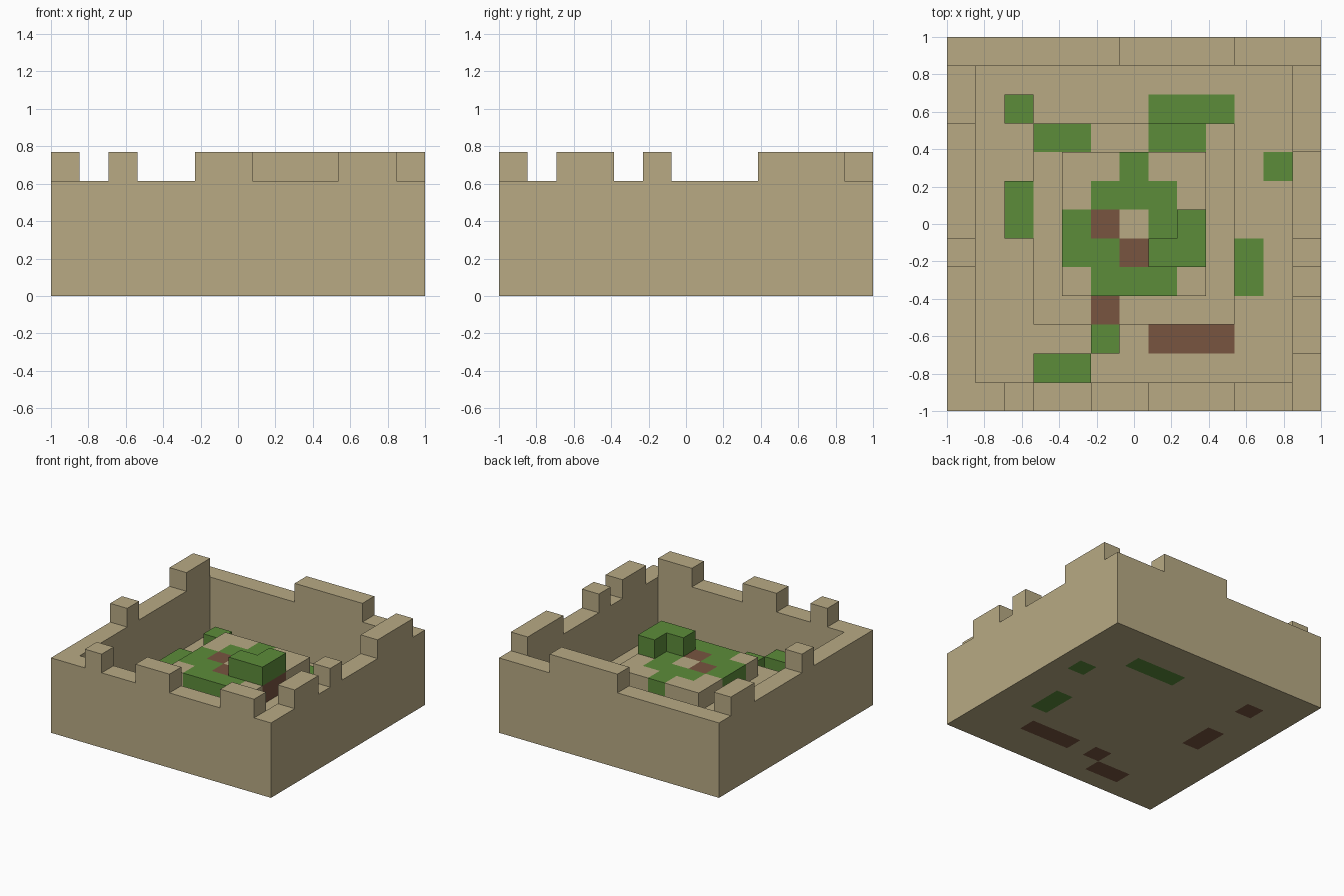
import bpy
import bmesh
from mathutils import Vector

cube = bpy.data.objects.get("Cube")
if cube:
    bpy.data.objects.remove(cube, do_unlink=True)

N = 13            # blocks along each side
U = 2 / N         # block size
STONE, GRASS, DIRT = range(3)


def material(name, rgb):
    m = bpy.data.materials.new(name)
    m.use_nodes = True
    color = (*rgb, 1)
    m.diffuse_color = color
    bsdf = m.node_tree.nodes["Principled BSDF"]
    bsdf.inputs["Base Color"].default_value = color
    bsdf.inputs["Roughness"].default_value = 0.9
    return m


materials = [
    material("sandstone", (0.479, 0.402, 0.231)),
    material("grass_green", (0.107, 0.262, 0.042)),
    material("dirt_brown", (0.188, 0.091, 0.051)),
]

blocks = {}       # (column, row, layer) -> (part, colour)


def fill(part, cols, rows, layers, colour=STONE):
    for i in range(*cols):
        for j in range(*rows):
            for k in range(*layers):
                blocks[i, j, k] = (part, colour)


def paint(part, layer, colour, *patches):
    for c0, c1, r0, r1 in patches:
        fill(part, (c0, c1), (r0, r1), (layer, layer + 1), colour)


# Floor slab and two stepped terraces
fill("floor", (1, 12), (1, 12), (0, 1))
fill("lower_terrace", (3, 10), (3, 10), (1, 2))
fill("upper_terrace", (4, 9), (4, 9), (2, 3))

# Four walls
fill("front_wall", (0, N), (0, 1), (0, 4))
fill("back_wall", (0, N), (N - 1, N), (0, 4))
fill("right_wall", (0, 1), (1, N - 1), (0, 4))
fill("left_wall", (N - 1, N), (1, N - 1), (0, 4))

# Broken battlements, given as spans along each wall
for a, b in ((2, 3), (5, 7), (10, 12)):
    fill("front_battlements", (a, b), (0, 1), (4, 5))
fill("back_battlements", (6, 10), (N - 1, N), (4, 5))
for a, b in ((5, 6), (10, 12)):
    fill("right_battlements", (0, 1), (a, b), (4, 5))
for a, b in ((2, 4), (5, 6), (9, 12)):
    fill("left_battlements", (N - 1, N), (a, b), (4, 5))

# Grass and dirt patches in the floor
paint("floor", 0, GRASS, (7, 10, 10, 11), (11, 12, 8, 9), (10, 11, 4, 6))
paint("floor", 0, DIRT, (7, 10, 2, 3))

# Grassy mounds standing on dirt
mounds = ((2, 3, 10, 11), (2, 3, 6, 8), (5, 6, 2, 3), (3, 5, 1, 2))
paint("floor", 0, DIRT, *mounds)
paint("grass_mounds", 1, GRASS, *mounds)

# Patches on the terraces
paint("lower_terrace", 1, GRASS, (3, 5, 9, 10), (7, 9, 9, 10))
paint("lower_terrace", 1, DIRT, (5, 6, 3, 4))
paint("upper_terrace", 2, GRASS, (6, 7, 8, 9), (5, 8, 7, 8), (4, 5, 5, 7),
      (7, 8, 6, 7), (5, 6, 5, 6), (5, 8, 4, 5))
paint("upper_terrace", 2, DIRT, (5, 6, 6, 7), (6, 7, 5, 6))

# Overgrown hilltop above dirt
hilltop = ((7, 9, 5, 6), (8, 9, 6, 7))
paint("upper_terrace", 2, DIRT, *hilltop)
paint("grass_hilltop", 3, GRASS, *hilltop)


def build(part):
    """Make one object from the exposed block sides of a part."""
    bm = bmesh.new()
    for cell, (owner, colour) in blocks.items():
        if owner != part:
            continue
        centre = Vector(cell) + Vector((0.5, 0.5, 0.5))
        for axis in range(3):
            for sign in (-1, 1):
                normal = Vector((0, 0, 0))
                normal[axis] = sign
                if tuple(int(c + n) for c, n in zip(cell, normal)) in blocks:
                    continue
                s = Vector((0, 0, 0))
                s[(axis + 1) % 3] = 0.5
                t = normal.cross(s)
                mid = centre + normal / 2
                corners = (mid - s - t, mid + s - t, mid + s + t, mid - s + t)
                verts = [bm.verts.new((p.x * U - 1, p.y * U - 1, p.z * U))
                         for p in corners]
                bm.faces.new(verts).material_index = colour
    bmesh.ops.remove_doubles(bm, verts=bm.verts, dist=U / 100)
    mesh = bpy.data.meshes.new(part)
    bm.to_mesh(mesh)
    bm.free()
    for m in materials:
        mesh.materials.append(m)
    bpy.context.collection.objects.link(bpy.data.objects.new(part, mesh))


for part in sorted({owner for owner, _ in blocks.values()}):
    build(part)
